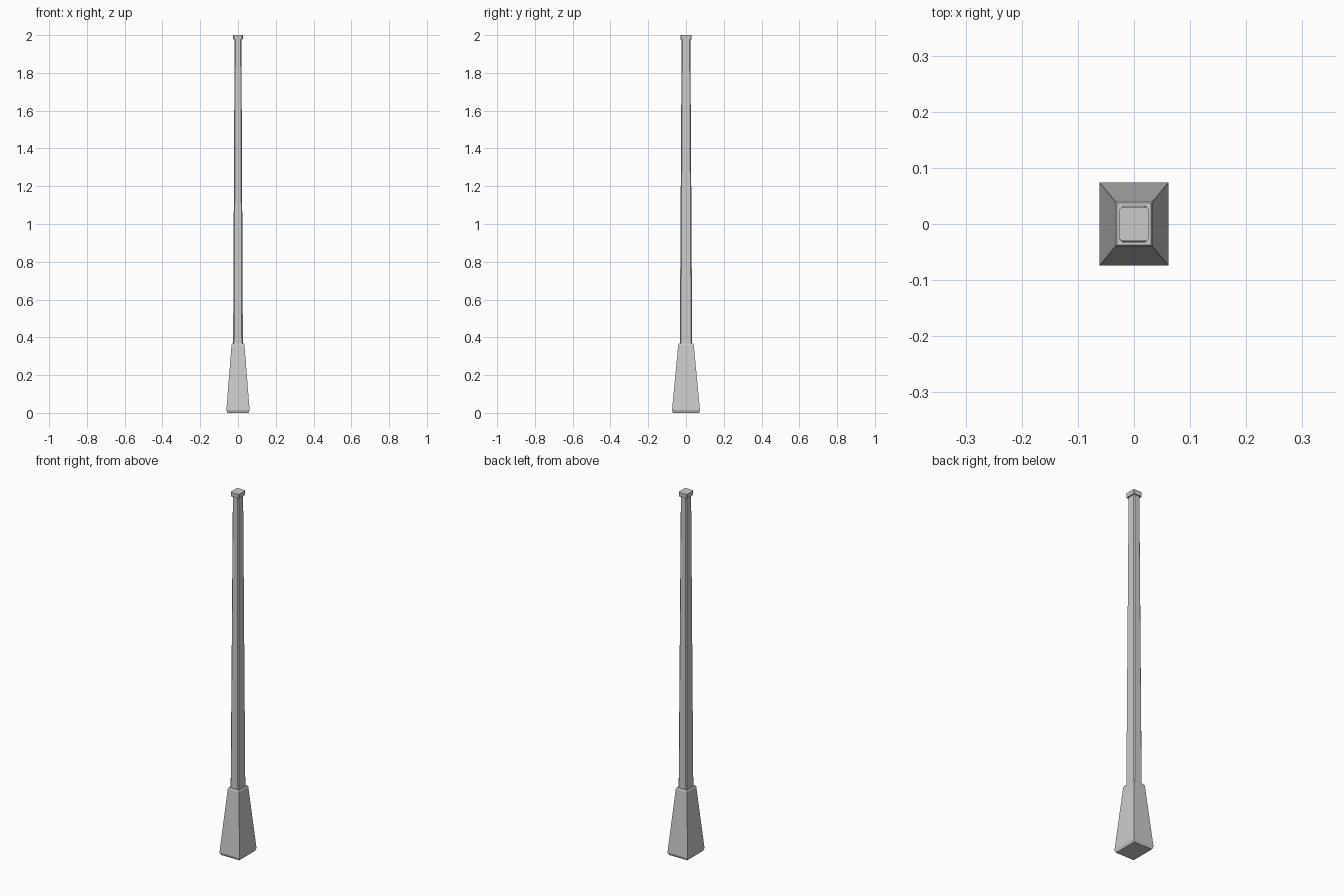
import bpy, bmesh

if "Cube" in bpy.data.objects:
    bpy.data.objects.remove(bpy.data.objects["Cube"])


def ring(hx, hy, c):
    """Rectangle outline, with cut corners when c > 0."""
    if c == 0:
        return [(hx, -hy), (hx, hy), (-hx, hy), (-hx, -hy)]
    return [(hx - c, -hy), (hx, -hy + c), (hx, hy - c), (hx - c, hy),
            (-hx + c, hy), (-hx, hy - c), (-hx, -hy + c), (-hx + c, -hy)]


def loft(name, sections):
    """Closed solid through sections of (z, half width, half depth, corner cut)."""
    bm = bmesh.new()
    rings = [[bm.verts.new((x, y, z)) for x, y in ring(hx, hy, c)]
             for z, hx, hy, c in sections]
    n = len(rings[0])
    for a, b in zip(rings, rings[1:]):
        for i in range(n):
            j = (i + 1) % n
            bm.faces.new((a[i], a[j], b[j], b[i]))
    bm.faces.new(rings[0][::-1])
    bm.faces.new(rings[-1])
    bmesh.ops.recalc_face_normals(bm, faces=bm.faces)
    mesh = bpy.data.meshes.new(name)
    bm.to_mesh(mesh)
    bm.free()
    obj = bpy.data.objects.new(name, mesh)
    bpy.context.collection.objects.link(obj)
    return obj


# Flared foot with a bevelled lower rim and upper shoulder
loft("foot", [(0.0, 0.056, 0.069, 0), (0.014, 0.0615, 0.074, 0),
              (0.36, 0.034, 0.041, 0), (0.368, 0.030, 0.037, 0)])

# Tapered shaft with cut corners
loft("shaft", [(0.35, 0.026, 0.033, 0.006), (1.985, 0.018, 0.023, 0.004)])

# Small flat cap
loft("cap", [(1.976, 0.025, 0.029, 0.004), (2.0, 0.026, 0.030, 0.004)])
